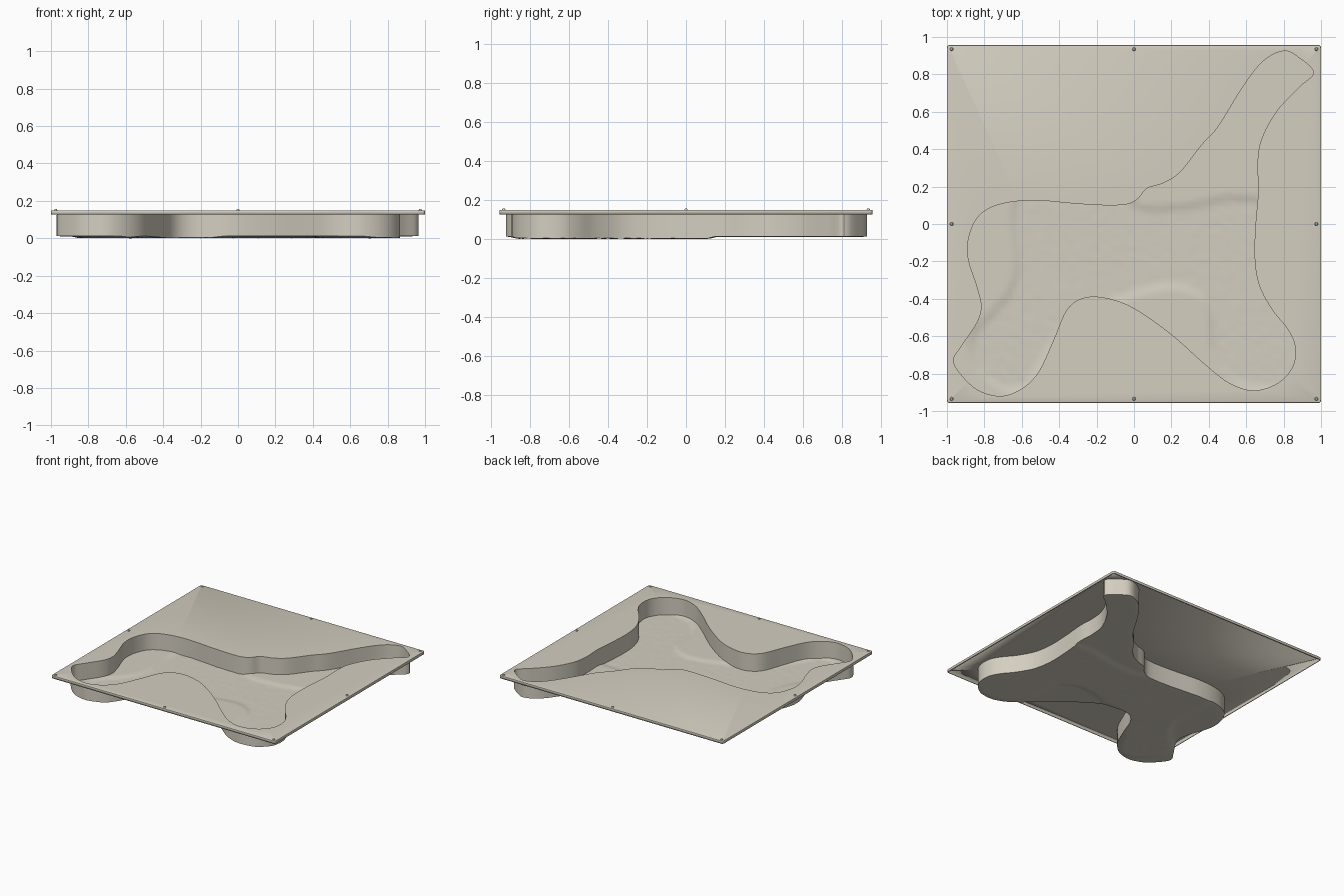
import bpy, bmesh, math
from mathutils import Vector, noise
from mathutils.geometry import delaunay_2d_cdt

if "Cube" in bpy.data.objects:
    bpy.data.objects.remove(bpy.data.objects["Cube"])

TOP, FLOOR, SHEET = 0.152, 0.020, 0.006
HX, HY = 1.0, 0.957

mat = bpy.data.materials.new("warm beige")
mat.diffuse_color = (0.66, 0.62, 0.53, 1)
mat.use_nodes = True
mat.node_tree.nodes["Principled BSDF"].inputs["Base Color"].default_value = mat.diffuse_color

# control points of the cavity outline, clockwise
OUTLINE = [(-.965, -.73), (-.92, -.65), (-.84, -.53), (-.815, -.44), (-.84, -.33), (-.885, -.19),
           (-.885, -.08), (-.84, .03), (-.76, .09), (-.64, .12), (-.5, .125), (-.33, .11),
           (-.16, .10), (-.04, .105), (.02, .135), (.07, .19), (.16, .22), (.25, .28),
           (.36, .42), (.45, .52), (.58, .73), (.69, .87), (.80, .925), (.88, .89),
           (.96, .81), (.88, .73), (.76, .6), (.68, .45), (.66, .32), (.665, .18),
           (.65, 0), (.645, -.18), (.67, -.33), (.74, -.46), (.82, -.56), (.86, -.65),
           (.85, -.76), (.77, -.85), (.64, -.89), (.51, -.85), (.38, -.75), (.2, -.59),
           (0, -.45), (-.15, -.395), (-.27, -.395), (-.36, -.46), (-.43, -.62), (-.51, -.79),
           (-.6, -.88), (-.71, -.92), (-.83, -.89), (-.92, -.81)]

# sunken pattern on the floor
RELIEF = [(-.62, .2), (-.62, -.2), (-.66, -.36), (-.74, -.46), (-.85, -.58), (-.87, -.7),
          (-.78, -.83), (-.58, -.88), (-.35, -.5), (-.05, -.39), (.08, -.35), (.22, -.33),
          (.36, -.38), (.41, -.5), (.42, -.66), (.5, -.8), (.62, -.87), (.9, -.85),
          (.9, -.55), (.68, -.3), (.68, .13), (.3, .095), (.05, .08), (-.1, .15)]


def smooth_loop(pts, steps):
    """Closed Catmull-Rom curve through the points."""
    out, n = [], len(pts)
    for i in range(n):
        a, b, c, d = (Vector(pts[(i + k) % n]) for k in (-1, 0, 1, 2))
        for s in range(steps):
            t = s / steps
            out.append(0.5 * (2 * b + (c - a) * t + (2 * a - 5 * b + 4 * c - d) * t * t
                              + (3 * b - a - 3 * c + d) * t ** 3))
    return out


def signed_distance(p, loop):
    """Distance to the loop, positive inside."""
    best, inside = 9.0, False
    for a, b in zip(loop, loop[1:] + loop[:1]):
        e = b - a
        t = max(0, min(1, (p - a).dot(e) / max(e.dot(e), 1e-9)))
        best = min(best, (p - a - e * t).length)
        if (a.y > p.y) != (b.y > p.y) and p.x < a.x + (p.y - a.y) * e.x / e.y:
            inside = not inside
    return best if inside else -best


outline = smooth_loop(OUTLINE, 5)
relief = smooth_loop(RELIEF, 2)


def floor_height(p):
    t = max(0, min(1, signed_distance(p, relief) / 0.05 + 0.5))
    t = t * t * (3 - 2 * t)
    ripple = 0.0018 * noise.noise(Vector((p.x * 22, p.y * 30, 0)))
    return FLOOR - t * (0.009 + ripple)


def finish(bm, name, thickness=0):
    me = bpy.data.meshes.new(name)
    bm.to_mesh(me)
    bm.free()
    ob = bpy.data.objects.new(name, me)
    bpy.context.collection.objects.link(ob)
    me.materials.append(mat)
    if thickness:
        mod = ob.modifiers.new("sheet thickness", 'SOLIDIFY')
        mod.thickness, mod.offset = thickness, -1
    bpy.ops.object.select_all(action='DESELECT')
    ob.select_set(True)
    bpy.context.view_layer.objects.active = ob
    bpy.ops.object.shade_smooth_by_angle(angle=math.radians(35))
    return ob


def ring(bm, pts, z):
    return [bm.verts.new((p[0], p[1], z)) for p in pts]


def bridge(bm, upper, lower):
    n = len(upper)
    for i in range(n):
        j = (i + 1) % n
        bm.faces.new((upper[i], upper[j], lower[j], lower[i]))


def loop_edges(bm, vs):
    out = []
    for i in range(len(vs)):
        pair = (vs[i - 1], vs[i])
        out.append(bm.edges.get(pair) or bm.edges.new(pair))
    return out


def rounded_rect(inset, r=0.015, seg=4):
    pts = []
    for k, (sx, sy) in enumerate([(1, 1), (-1, 1), (-1, -1), (1, -1)]):
        for s in range(seg + 1):
            a = math.pi / 2 * (k + s / seg)
            pts.append((sx * (HX - r) + (r - inset) * math.cos(a),
                        sy * (HY - r) + (r - inset) * math.sin(a)))
    return pts


# one continuous sheet: skirt, flange, wall and floor
bm = bmesh.new()
skirt = [ring(bm, rounded_rect(i), z)
         for i, z in ((0, .13), (0, TOP - .004), (.0015, TOP - .001), (.004, TOP))]
for low, high in zip(skirt, skirt[1:]):
    bridge(bm, high, low)
hole = ring(bm, outline, TOP)
bmesh.ops.triangle_fill(bm, use_beauty=True, normal=(0, 0, 1),
                        edges=loop_edges(bm, skirt[-1]) + loop_edges(bm, hole))

# floor triangulated from the outline and a regular grid
step = 0.022
grid = []
for i in range(-45, 46):
    for j in range(-44, 45):
        p = Vector((i * step, j * step))
        if signed_distance(p, outline) > 0.012:
            grid.append(p)
n = len(outline)
co, _, faces, *_ = delaunay_2d_cdt(outline + grid, [(i, (i + 1) % n) for i in range(n)],
                                   [], 1, 1e-6)
floor = [bm.verts.new((p.x, p.y, floor_height(p))) for p in co]
for f in faces:
    bm.faces.new([floor[i] for i in f])
bridge(bm, hole, floor[:n])
bmesh.ops.recalc_face_normals(bm, faces=bm.faces)
if max(bm.faces, key=lambda f: f.calc_area()).normal.z < 0:
    bmesh.ops.reverse_faces(bm, faces=bm.faces)
finish(bm, "tray", SHEET)

# small stacking nubs around the flange
bm = bmesh.new()
for x in (-.975, 0, .975):
    for y in (-.935, 0, .935):
        if x or y:
            made = bmesh.ops.create_cone(bm, cap_ends=True, segments=12, radius1=.011,
                                         radius2=.006, depth=.01)
            bmesh.ops.translate(bm, verts=made["verts"], vec=(x, y, TOP + .002))
finish(bm, "stacking_nubs")

# settle the lowest point on the ground
bpy.context.view_layer.update()
dg = bpy.context.evaluated_depsgraph_get()
low = min(v.co.z for v in bpy.data.objects["tray"].evaluated_get(dg).data.vertices)
for ob in bpy.data.objects:
    ob.location.z -= low
